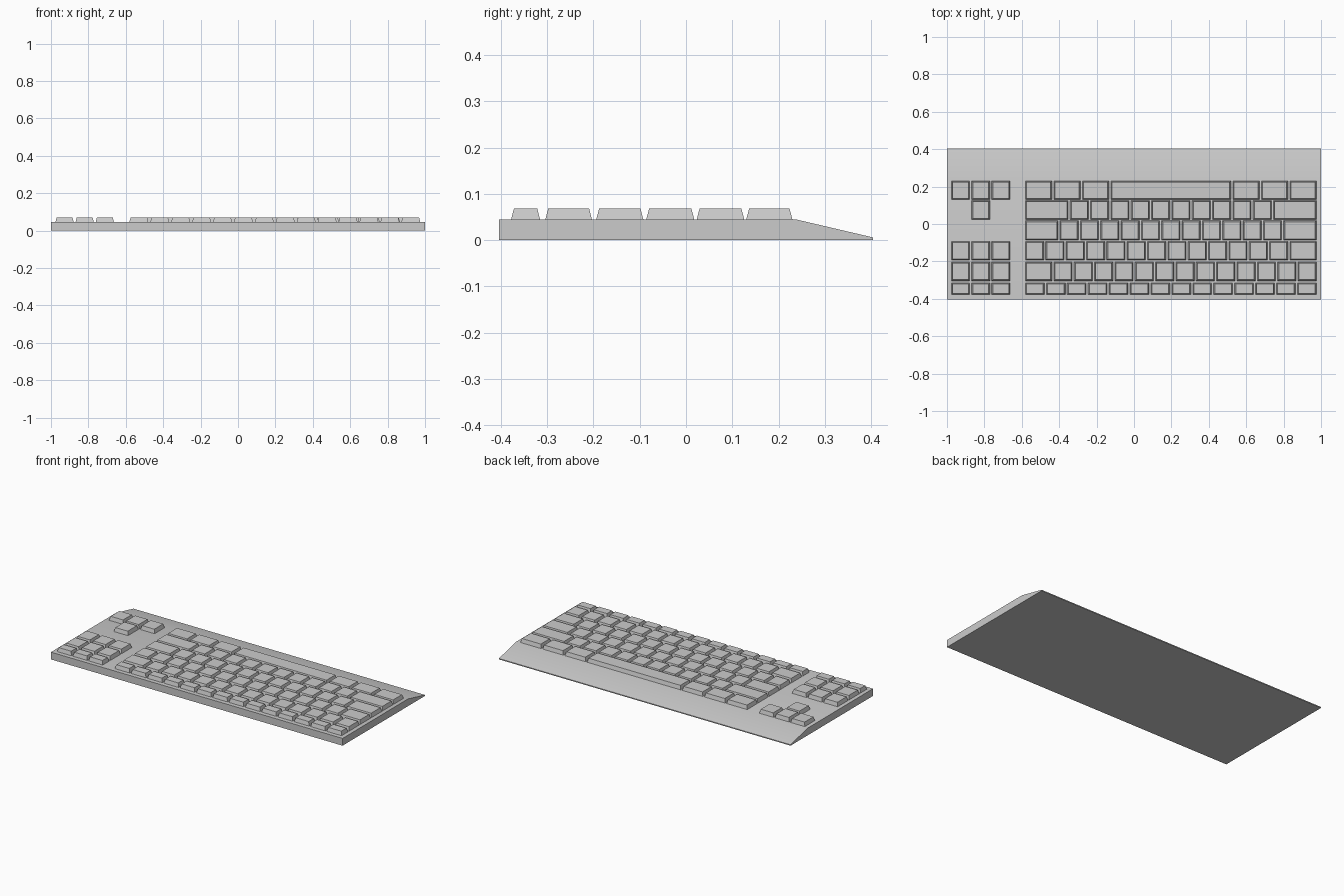
import bpy, bmesh

if "Cube" in bpy.data.objects:
    bpy.data.objects.remove(bpy.data.objects["Cube"])

def material(name, rgb):
    m = bpy.data.materials.new(name)
    m.diffuse_color = (*rgb, 1)
    m.use_nodes = True
    m.node_tree.nodes["Principled BSDF"].inputs["Base Color"].default_value = m.diffuse_color
    return m

GREY = material("light grey plastic", (0.6, 0.6, 0.6))

def add_object(name, bm):
    bmesh.ops.recalc_face_normals(bm, faces=bm.faces)
    me = bpy.data.meshes.new(name)
    bm.to_mesh(me)
    bm.free()
    me.materials.append(GREY)
    ob = bpy.data.objects.new(name, me)
    bpy.context.collection.objects.link(ob)
    return ob

# case: side profile with sloping wrist edge, swept across x
bm = bmesh.new()
profile = [(-0.404, 0), (0.404, 0), (0.404, 0.006), (0.237, 0.045), (-0.404, 0.045)]
face = bm.faces.new([bm.verts.new((-1, y, z)) for y, z in profile])
ext = bmesh.ops.extrude_face_region(bm, geom=[face])
bmesh.ops.translate(bm, vec=(2, 0, 0),
                    verts=[g for g in ext["geom"] if isinstance(g, bmesh.types.BMVert)])
case = add_object("case", bm)
for p in case.data.polygons:
    p.use_smooth = True
bpy.context.view_layer.objects.active = case
case.select_set(True)
bpy.ops.object.shade_smooth_by_angle(angle=0.52)

Z0, Z1, INSET = 0.044, 0.069, 0.0065

def keycap(bm, x0, x1, y0, y1):
    def ring(d, z):
        return [bm.verts.new(c) for c in ((x0 + d, y0 + d, z), (x1 - d, y0 + d, z),
                                          (x1 - d, y1 - d, z), (x0 + d, y1 - d, z))]
    a, b = ring(0, Z0), ring(INSET, Z1)
    bm.faces.new(a)
    bm.faces.new(b)
    for i in range(4):
        j = (i + 1) % 4
        bm.faces.new((a[i], a[j], b[j], b[i]))

# rows: name, y range, key widths in units, positions used in the side cluster
GAP, START, SPAN = 0.010, -0.581, 1.566
ROWS = [
    ("function_row", -0.378, -0.315, [1] * 14, (0, 1, 2)),
    ("number_row", -0.304, -0.203, [1.4] + [1] * 13, (0, 1, 2)),
    ("upper_letter_row", -0.194, -0.092, [1] * 13 + [1.4], (0, 1, 2)),
    ("home_row", -0.086, 0.018, [1.7] + [1] * 11 + [1.7], ()),
    ("lower_letter_row", 0.023, 0.126, [2.2] + [1] * 10 + [2.2], (1,)),
    ("space_bar_row", 0.130, 0.230, [1.4] * 3 + [6] + [1.4] * 3, (0, 1, 2)),
]
for name, y0, y1, widths, side in ROWS:
    bm = bmesh.new()
    unit = SPAN / sum(widths)
    x = START
    for w in widths:
        keycap(bm, x, x + w * unit - GAP, y0, y1)
        x += w * unit
    add_object(name + "_keys", bm)
    # navigation and arrow keys
    if side:
        bm = bmesh.new()
        for c in side:
            xs = -0.976 + c * 0.1075
            keycap(bm, xs, xs + 0.098, y0, y1)
        add_object(name + "_side_keys", bm)
